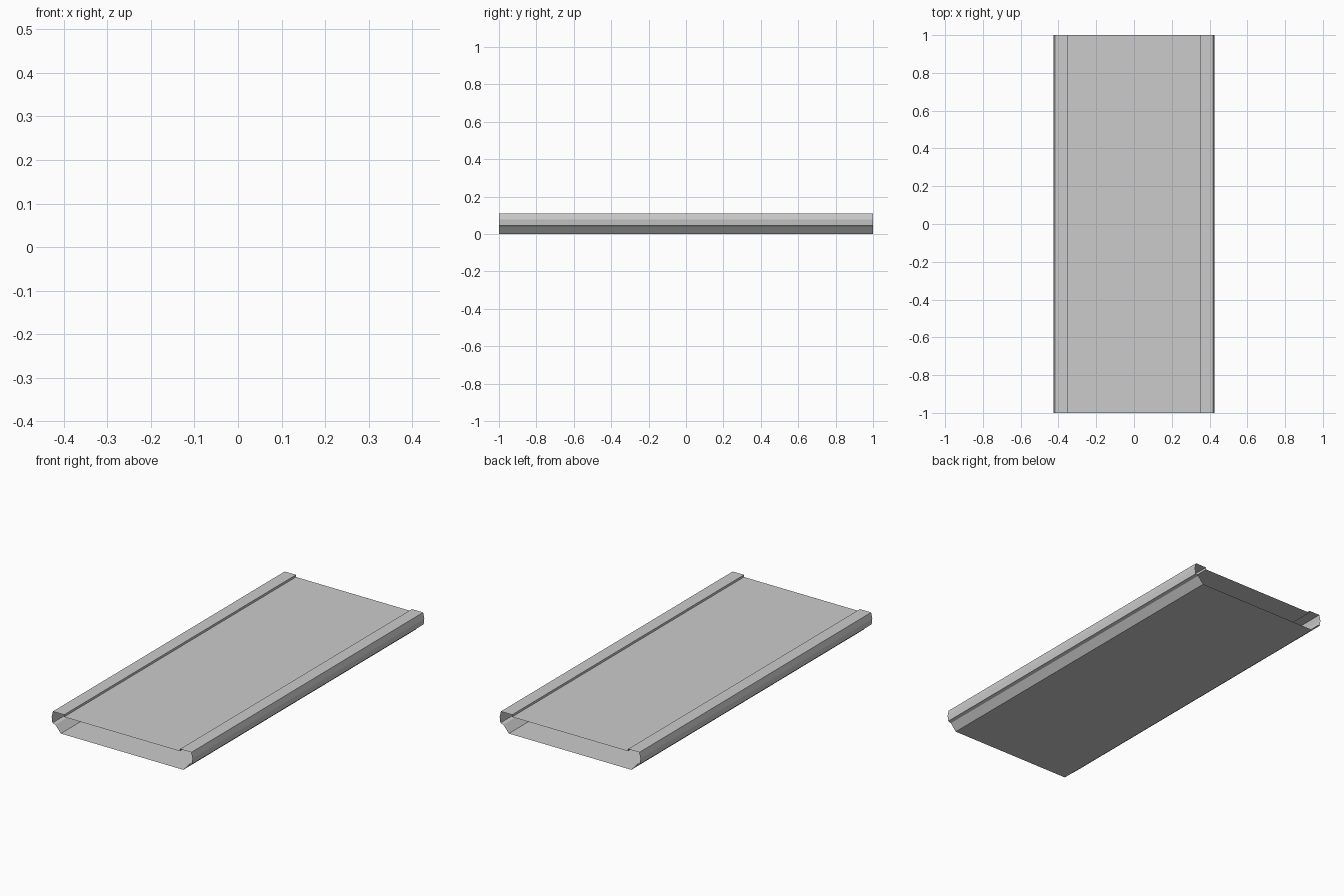
import bpy
import bmesh

if "Cube" in bpy.data.objects:
    bpy.data.objects.remove(bpy.data.objects["Cube"])

LENGTH = 2.0

# Right half of the cross-section (x, z), from bottom plate round to the top panel
half = [(0.37, 0.0), (0.403, 0.039), (0.421, 0.044), (0.425, 0.076),
        (0.418, 0.108), (0.35, 0.108), (0.35, 0.096)]


def extrude_profile(name, points, closed=False):
    """Sweep a thin sheet profile along y, leaving both ends open."""
    bm = bmesh.new()
    front = [bm.verts.new((x, -LENGTH / 2, z)) for x, z in points]
    back = [bm.verts.new((x, LENGTH / 2, z)) for x, z in points]
    n = len(points)
    for i in range(n if closed else n - 1):
        j = (i + 1) % n
        bm.faces.new((front[i], front[j], back[j], back[i]))
    bmesh.ops.recalc_face_normals(bm, faces=bm.faces)
    # Make the sheet face outwards
    bm.faces.ensure_lookup_table()
    if sum(f.normal.z for f in bm.faces if f.calc_center_median().z < 0.01) > 0:
        bmesh.ops.reverse_faces(bm, faces=bm.faces)
    mesh = bpy.data.meshes.new(name)
    bm.to_mesh(mesh)
    bm.free()
    obj = bpy.data.objects.new(name, mesh)
    bpy.context.collection.objects.link(obj)
    return obj


# Open-ended plank: mirrored side rails joined by the bottom plate and recessed top panel
mirrored = [(-x, z) for x, z in reversed(half)]
extrude_profile("open_ended_plank", half + mirrored, closed=True)
